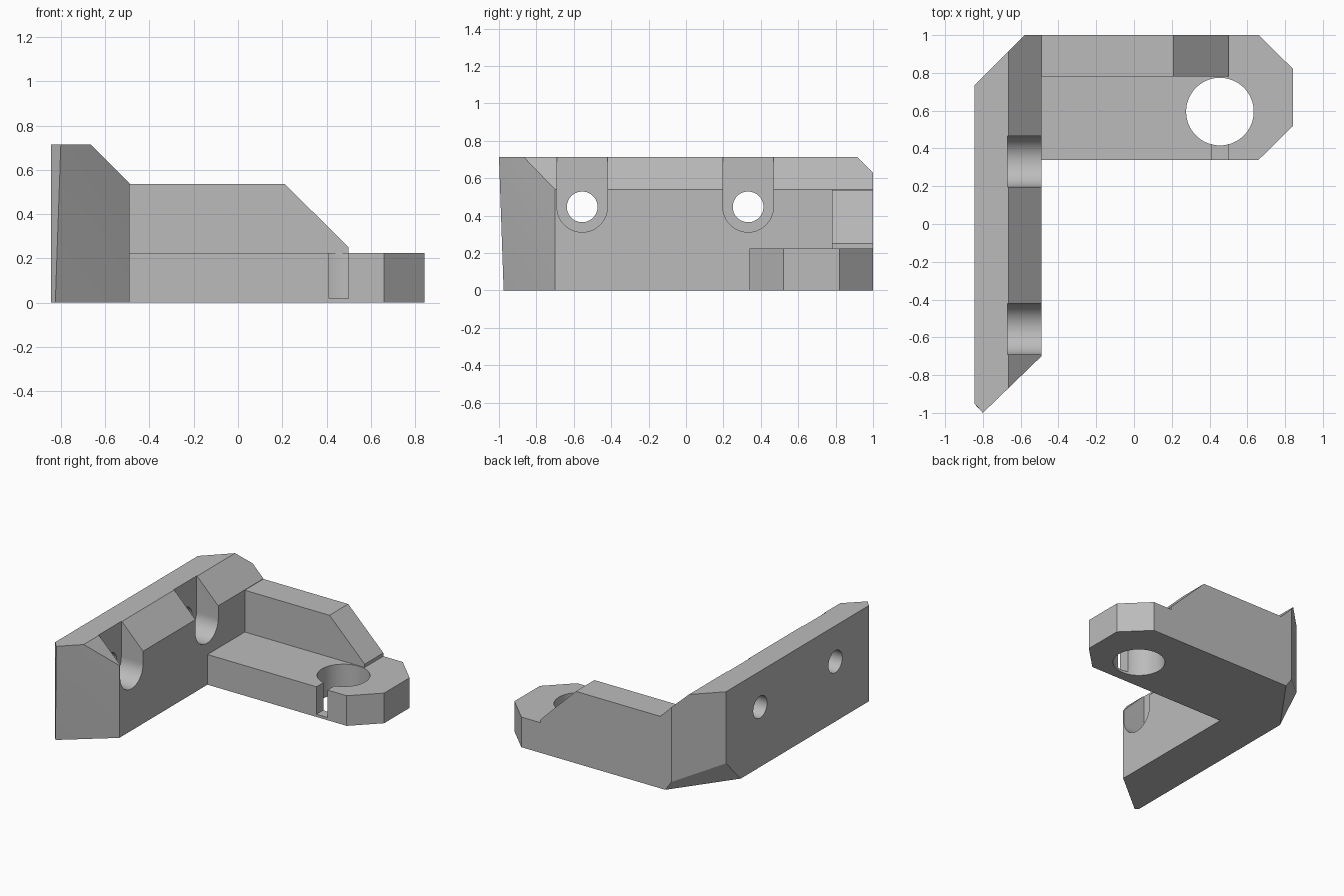
import bpy, bmesh
from mathutils import Vector, Matrix

cube = bpy.data.objects.get("Cube")
if cube:
    bpy.data.objects.remove(cube, do_unlink=True)

grey = bpy.data.materials.new("plain grey")
grey.use_nodes = True
colour = (0.5, 0.5, 0.5, 1)
grey.diffuse_color = colour
grey.node_tree.nodes["Principled BSDF"].inputs["Base Color"].default_value = colour


def make_object(name, bm):
    bmesh.ops.recalc_face_normals(bm, faces=bm.faces[:])
    mesh = bpy.data.meshes.new(name)
    bm.to_mesh(mesh)
    bm.free()
    mesh.materials.append(grey)
    obj = bpy.data.objects.new(name, mesh)
    bpy.context.collection.objects.link(obj)
    return obj


def loft(lower, upper):
    """Closed solid between two matching rings of points."""
    bm = bmesh.new()
    a = [bm.verts.new(p) for p in lower]
    b = [bm.verts.new(p) for p in upper]
    bm.faces.new(a)
    bm.faces.new(b)
    for i in range(len(a)):
        j = (i + 1) % len(a)
        bm.faces.new((a[i], a[j], b[j], b[i]))
    return bm


def box(name, low, high):
    (x0, y0, z0), (x1, y1, z1) = low, high
    ring = [(x0, y0), (x1, y0), (x1, y1), (x0, y1)]
    return make_object(name, loft([(x, y, z0) for x, y in ring],
                                  [(x, y, z1) for x, y in ring]))


def cylinder(name, centre, radius, depth, axis):
    bm = bmesh.new()
    turn = Vector((0, 0, 1)).rotation_difference(Vector(axis)).to_matrix().to_4x4()
    bmesh.ops.create_cone(bm, cap_ends=True, segments=64, radius1=radius,
                          radius2=radius, depth=depth,
                          matrix=Matrix.Translation(centre) @ turn)
    return make_object(name, bm)


def combine(target, tool, operation):
    mod = target.modifiers.new(operation.lower(), 'BOOLEAN')
    mod.operation = operation
    mod.solver = 'EXACT'
    mod.object = tool
    bpy.context.view_layer.objects.active = target
    bpy.ops.object.modifier_apply(modifier=mod.name)
    bpy.data.objects.remove(tool, do_unlink=True)


def slice_off(bm, point, normal):
    cut = bmesh.ops.bisect_plane(bm, geom=bm.verts[:] + bm.edges[:] + bm.faces[:],
                                 plane_co=point, plane_no=normal, clear_outer=True)
    edges = [e for e in cut['geom_cut'] if isinstance(e, bmesh.types.BMEdge)]
    bmesh.ops.holes_fill(bm, edges=edges, sides=0)


# Upright wall with mitred ends
LEFT, INNER, TOP = -0.845, -0.49, 0.715
shared = [(INNER, -0.70), (INNER, 1), (-0.58, 1), (LEFT, 0.735), (LEFT, -0.95)]
bm = loft([(x, y, 0) for x, y in shared + [(-0.825, -0.975)]],
          [(x, y, TOP) for x, y in shared + [(-0.80, -1)]])
end_faces = [f for f in bm.faces if abs(f.normal.z) < 0.9 and f.calc_center_median().y < -0.7]
bmesh.ops.triangulate(bm, faces=end_faces)

# Sloping inner top edge and undercut back corner
slice_off(bm, (INNER, 0, 0.54), (1, 0, 1))
a, b, c = Vector((LEFT, 0.56, 0)), Vector((-0.53, 1, 0)), Vector((LEFT, 0.735, 0.18))
normal = (b - a).cross(c - a)
if normal.x > 0:
    normal.negate()
slice_off(bm, a, normal)
bracket = make_object("bracket", bm)

# Foot plate with clipped outer corners
outline = [(-0.51, 0.34), (0.66, 0.34), (0.843, 0.52), (0.843, 0.82), (0.66, 1), (-0.51, 1)]
foot = make_object("foot_plate", loft([(x, y, 0) for x, y in outline],
                                      [(x, y, 0.225) for x, y in outline]))
combine(bracket, foot, 'UNION')

# Stiffening rib along the back
side = [(-0.51, 0.1), (0.5, 0.1), (0.5, 0.25), (0.21, 0.537), (-0.51, 0.537)]
rib = make_object("back_rib", loft([(x, 0.78, z) for x, z in side],
                                   [(x, 1, z) for x, z in side]))
combine(bracket, rib, 'UNION')

# Round hole and its slot in the foot
combine(bracket, cylinder("foot_hole", (0.455, 0.595, 0.1), 0.179, 0.5, (0, 0, 1)), 'DIFFERENCE')
combine(bracket, box("foot_slot", (0.41, 0.3, 0.02), (0.5, 0.55, 0.3)), 'DIFFERENCE')

# Screw holes with open-topped recesses
for y in (-0.555, 0.332):
    z, r, x = 0.447, 0.135, -0.67
    combine(bracket, cylinder("recess_round", (x + 0.15, y, z), r, 0.3, (1, 0, 0)), 'DIFFERENCE')
    combine(bracket, box("recess_channel", (x, y - r, z), (x + 0.3, y + r, 0.9)), 'DIFFERENCE')
    combine(bracket, cylinder("screw_hole", (-0.75, y, z), 0.082, 0.4, (1, 0, 0)), 'DIFFERENCE')

bpy.ops.object.select_all(action='DESELECT')
bracket.select_set(True)
bpy.context.view_layer.objects.active = bracket
bpy.ops.object.shade_smooth_by_angle(angle=0.5)
